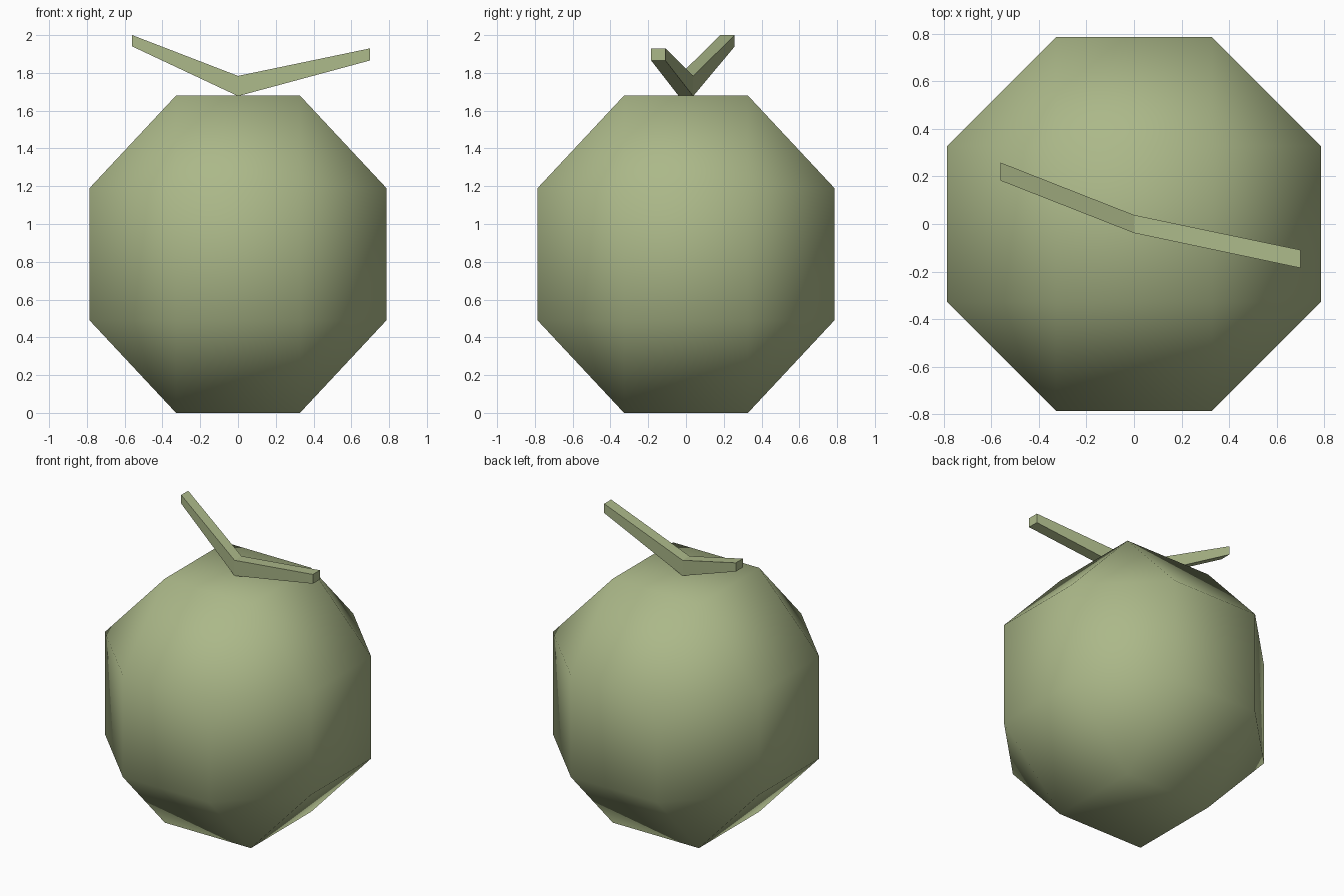
import bpy
import bmesh

cube = bpy.data.objects.get("Cube")
if cube:
    bpy.data.objects.remove(cube, do_unlink=True)

green = bpy.data.materials.new("soft green")
green.use_nodes = True
green.diffuse_color = (0.41, 0.48, 0.25, 1)
green.node_tree.nodes["Principled BSDF"].inputs["Base Color"].default_value = green.diffuse_color


def add_object(name, bm, smooth):
    bmesh.ops.recalc_face_normals(bm, faces=bm.faces)
    for face in bm.faces:
        face.smooth = smooth
    mesh = bpy.data.meshes.new(name)
    bm.to_mesh(mesh)
    bm.free()
    mesh.materials.append(green)
    obj = bpy.data.objects.new(name, mesh)
    bpy.context.collection.objects.link(obj)
    return obj


# Fruit body: a cube with wide bevels, stretched a little in height
half_width, half_height, flat = 0.785, 0.84, 0.328
bm = bmesh.new()
bmesh.ops.create_cube(bm, size=2 * half_width)
bmesh.ops.bevel(bm, geom=bm.edges[:], offset=half_width - flat,
                offset_type='OFFSET', segments=1, profile=0.5, affect='EDGES')
bmesh.ops.scale(bm, vec=(1, 1, half_height / half_width), verts=bm.verts)
body = add_object("fruit_body", bm, True)
body.location.z = half_height

# Forked stem: square sections joined from tip to tip (x, y, bottom, top)
sections = [(-0.56, 0.22, 1.94, 2.0), (0, 0, 1.677, 1.784), (0.7, -0.147, 1.866, 1.93)]
half_depth = 0.038
bm = bmesh.new()
rings = [[bm.verts.new((x, y + dy, z)) for dy, z in
          ((-half_depth, low), (half_depth, low), (half_depth, high), (-half_depth, high))]
         for x, y, low, high in sections]
for a, b in zip(rings, rings[1:]):
    for i in range(4):
        j = (i + 1) % 4
        bm.faces.new((a[i], a[j], b[j], b[i]))
bm.faces.new(rings[0])
bm.faces.new(rings[-1])
add_object("stem", bm, False)
